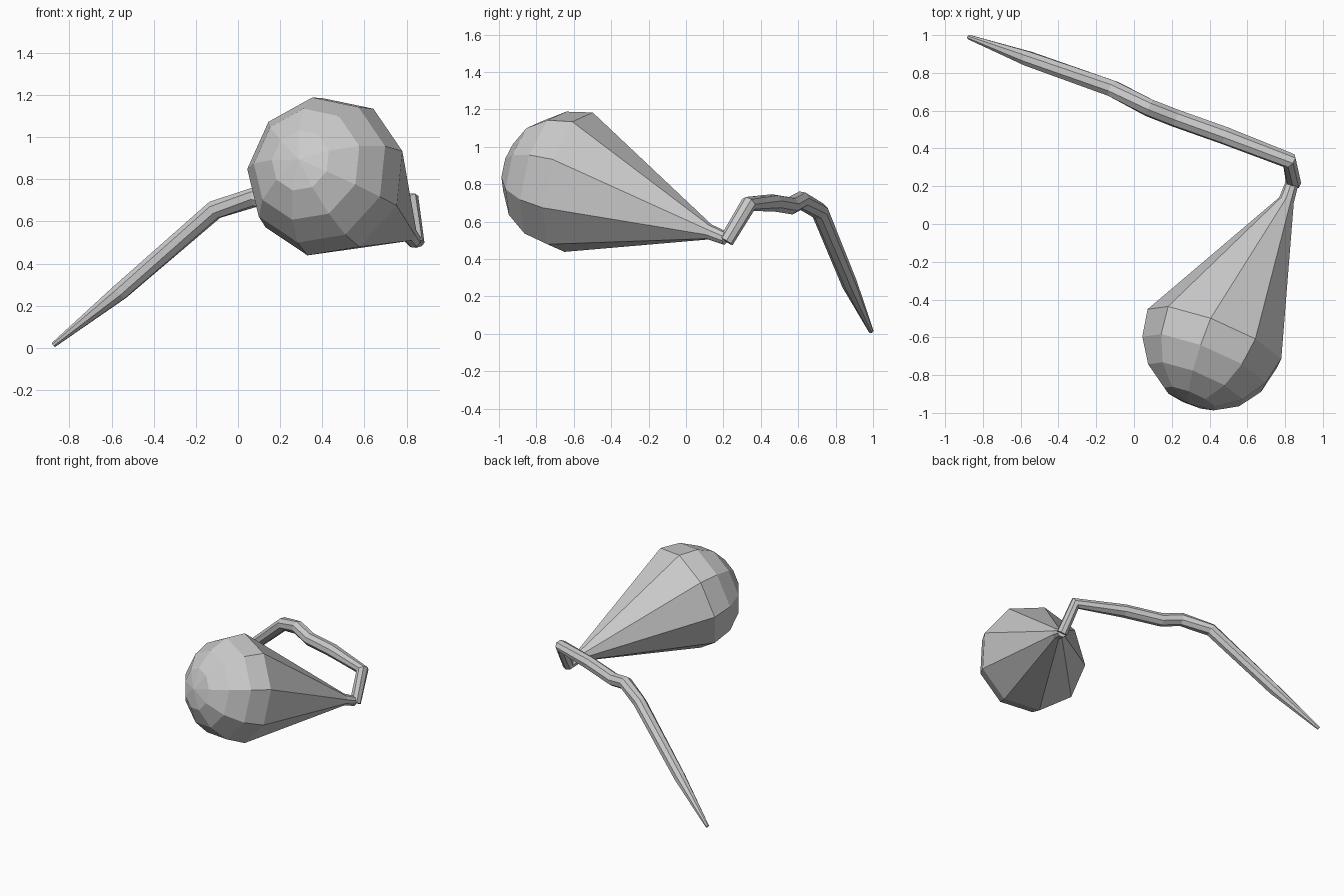
import bpy, bmesh, math
from mathutils import Vector

if "Cube" in bpy.data.objects:
    bpy.data.objects.remove(bpy.data.objects["Cube"])


def loft(name, rings):
    """Skin equal-sized rings of points in order and cap both ends."""
    bm = bmesh.new()
    vr = [[bm.verts.new(p) for p in ring] for ring in rings]
    n = len(vr[0])
    for a, b in zip(vr, vr[1:]):
        for i in range(n):
            j = (i + 1) % n
            bm.faces.new((a[i], a[j], b[j], b[i]))
    for ring in (vr[0], vr[-1]):
        bmesh.ops.triangle_fill
        c = bm.verts.new(sum((v.co for v in ring), Vector()) / n)
        for i in range(n):
            bm.faces.new((ring[i], ring[(i + 1) % n], c))
    bmesh.ops.remove_doubles(bm, verts=bm.verts, dist=0.0005)
    bmesh.ops.recalc_face_normals(bm, faces=bm.faces)
    me = bpy.data.meshes.new(name)
    bm.to_mesh(me)
    bm.free()
    ob = bpy.data.objects.new(name, me)
    bpy.context.collection.objects.link(ob)
    return ob


def circle(c, u, v, r, n, phase=0.0):
    return [c + r * (u * math.cos(phase + math.tau * i / n)
                     + v * math.sin(phase + math.tau * i / n)) for i in range(n)]


# Balloon: nine-sided half-sphere dome, straight cone to the neck
axis = Vector((-0.37, -0.90, 0.22)).normalized()
up = (Vector((0, 0, 1)) - axis * axis.z).normalized()
side = up.cross(axis)
if side.x < 0:
    side = -side
centre, R = Vector((0.43, -0.60, 0.81)), 0.388
phase = math.radians(-9)
rings = []
for k in range(5):
    a = math.radians(22.5 * k)
    r = max(R * math.sin(a), 0.0001)
    rings.append(circle(centre + axis * R * math.cos(a), up, side, r, 9, phase))
for c, r in (((0.808, 0.125, 0.545), 0.042), ((0.835, 0.21, 0.51), 0.036)):
    rings.append(circle(Vector(c), up, side, r, 9, phase))
loft("balloon", rings)

# String: bent tube tapering to a point at the ground
path = [((0.845, 0.215, 0.495), 0.040), ((0.822, 0.335, 0.695), 0.044),
        ((0.48, 0.468, 0.70), 0.048), ((0.22, 0.56, 0.685), 0.048),
        ((0.08, 0.615, 0.715), 0.048), ((-0.11, 0.715, 0.655), 0.047),
        ((-0.56, 0.875, 0.265), 0.042), ((-0.875, 0.99, 0.014), 0.013)]
pts = [Vector(p) for p, _ in path]
ref = Vector((0, 0.85, -0.5))
rings = []
for i, (p, (_, r)) in enumerate(zip(pts, path)):
    d_in = (p - pts[max(i - 1, 0)]).normalized()
    d_out = (pts[min(i + 1, len(pts) - 1)] - p).normalized()
    t = (d_in + d_out).normalized()
    u = (ref - t * ref.dot(t)).normalized()
    rings.append(circle(p, u, t.cross(u), r, 8))
loft("string", rings)
